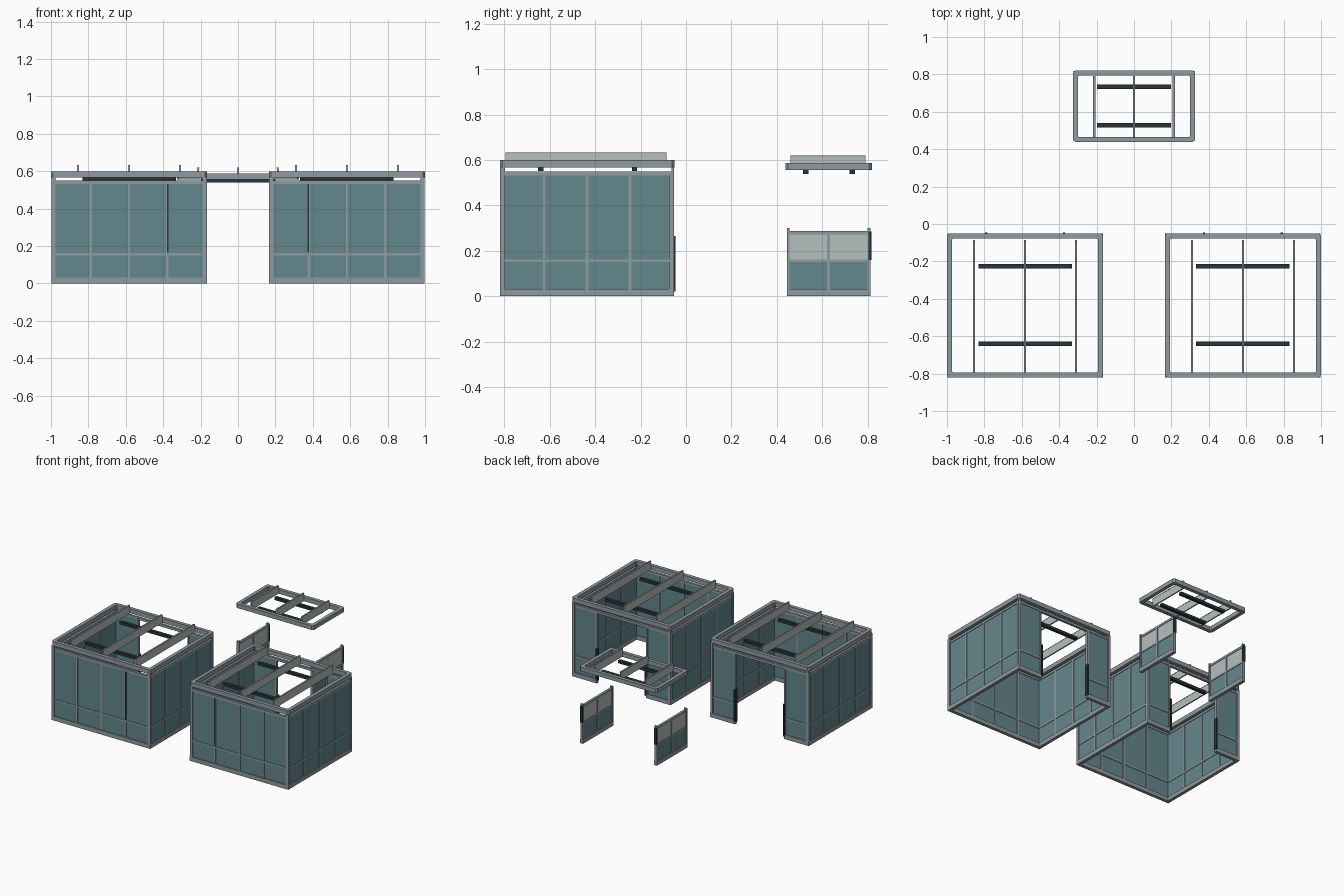
import bpy, bmesh

if "Cube" in bpy.data.objects:
    bpy.data.objects.remove(bpy.data.objects["Cube"])


def material(name, rgb):
    m = bpy.data.materials.new(name)
    m.diffuse_color = (*rgb, 1)
    m.use_nodes = True
    m.node_tree.nodes["Principled BSDF"].inputs["Base Color"].default_value = m.diffuse_color
    return m


FRAME = material("grey frame", (0.28, 0.325, 0.35))
GLASS = material("teal panel", (0.127, 0.242, 0.265))
LIGHT = material("pale panel", (0.47, 0.53, 0.52))
DARK = material("dark trim", (0.022, 0.034, 0.04))


def finish(bm, name, mat):
    bmesh.ops.recalc_face_normals(bm, faces=bm.faces)
    me = bpy.data.meshes.new(name)
    bm.to_mesh(me)
    bm.free()
    me.materials.append(mat)
    ob = bpy.data.objects.new(name, me)
    bpy.context.collection.objects.link(ob)
    return ob


def boxes(name, mat, items):
    """One object from boxes given as (x0, x1, y0, y1, z0, z1)."""
    bm = bmesh.new()
    for x0, x1, y0, y1, z0, z1 in items:
        vs = bmesh.ops.create_cube(bm, size=1)["verts"]
        for v in vs:
            v.co.x = x1 if v.co.x > 0 else x0
            v.co.y = y1 if v.co.y > 0 else y0
            v.co.z = z1 if v.co.z > 0 else z0
    return finish(bm, name, mat)


def ring(name, x0, x1, y0, y1, z0, z1, width=0.027, cut=0.012):
    """Rectangular frame with chamfered corners."""
    bm = bmesh.new()

    def loop(i, z, c):
        a, b, d, e = x0 + i, x1 - i, y0 + i, y1 - i
        pts = [(a + c, d), (b - c, d), (b, d + c), (b, e - c),
               (b - c, e), (a + c, e), (a, e - c), (a, d + c)]
        return [bm.verts.new((x, y, z)) for x, y in pts]

    loops = [loop(0, z0, cut), loop(0, z1, cut),
             loop(width, z1, cut / 2), loop(width, z0, cut / 2)]
    for k in range(4):
        p, q = loops[k], loops[(k + 1) % 4]
        for i in range(8):
            j = (i + 1) % 8
            bm.faces.new((p[i], p[j], q[j], q[i]))
    return finish(bm, name, FRAME)


def wall(name, axis, a, b, c, bays, top, glass_top, upper=GLASS, post_top=None):
    """Framed wall from a to b along the axis, centred on c across it."""
    def bx(u0, u1, depth, z0, z1):
        h = depth / 2
        if axis == "x":
            return (u0, u1, c - h, c + h, z0, z1)
        return (c - h, c + h, u0, u1, z0, z1)

    # posts and rails
    parts = [bx(a, b, 0.024, 0, 0.032),
             bx(a, b, 0.018, 0.150, 0.162),
             bx(a, b, 0.018, glass_top, top)]
    w = 0.012
    for i in range(bays + 1):
        u = a + w / 2 + (b - a - w) * i / bays
        end = i in (0, bays)
        z1 = post_top if (post_top and end) else top
        parts.append(bx(u - w / 2, u + w / 2, 0.020 if end else 0.018, 0.03, z1))
    boxes(name + "_frame", FRAME, parts)
    # infill
    boxes(name + "_lower_panel", GLASS, [bx(a + 0.005, b - 0.005, 0.010, 0.03, 0.155)])
    boxes(name + "_upper_panel", upper, [bx(a + 0.005, b - 0.005, 0.010, 0.155, glass_top + 0.003)])


def roof(name, x0, x1, y0, y1, z0, z1, beam_xs, beam_y, beam_top, bar_x, bar_ys):
    ring(name + "_ring", x0, x1, y0, y1, z0, z1)
    # upright beams, with tabs into the ring
    boxes(name + "_beams", LIGHT,
          [(x - 0.005, x + 0.005, *beam_y, z0 + 0.004, beam_top) for x in beam_xs])
    boxes(name + "_beam_edges", FRAME,
          [(x - 0.006, x + 0.006, *beam_y, beam_top - 0.003, beam_top + 0.001) for x in beam_xs])
    # hanging light bars
    boxes(name + "_light_bars", DARK,
          [(*bar_x, y - 0.012, y + 0.012, z0 - 0.016, z0 + 0.005) for y in bar_ys])


X0, X1, Y0, Y1 = 0.167, 0.998, -0.82, -0.052
for side, s in (("left", -1), ("right", 1)):
    lo, hi = sorted((s * X0, s * X1))
    mid = (lo + hi) / 2
    n = side + "_booth"
    # booth walls, with a doorway in the back
    wall(n + "_front", "x", lo, hi, Y0 + 0.012, 4, 0.55, 0.532, post_top=0.57)
    wall(n + "_west", "y", Y0, Y1, lo + 0.012, 4, 0.55, 0.532, post_top=0.57)
    wall(n + "_east", "y", Y0, Y1, hi - 0.012, 4, 0.55, 0.532, post_top=0.57)
    d0, d1 = mid - 0.207, mid + 0.207
    wall(n + "_back_west", "x", lo, d0, Y1 - 0.012, 1, 0.55, 0.532)
    wall(n + "_back_east", "x", d1, hi, Y1 - 0.012, 1, 0.55, 0.532)
    boxes(n + "_door_header", FRAME, [(d0, d1, Y1 - 0.021, Y1 - 0.003, 0.532, 0.55)])
    # dark strips on the door jambs
    boxes(n + "_jamb_strips", DARK,
          [(d0 - 0.006, d0 + 0.005, Y1 - 0.022, Y1 + 0.006, 0.02, 0.265),
           (d1 - 0.005, d1 + 0.006, Y1 - 0.022, Y1 + 0.006, 0.02, 0.265)])
    # dark strip on the inner front mullion
    mx = mid - s * 0.207
    boxes(n + "_front_strip", DARK,
          [(mx - 0.004, mx + 0.004, Y0 + 0.001, Y0 + 0.008, 0.165, 0.532)])
    # roof
    roof(n + "_roof", lo - 0.002, hi + 0.002, Y0, Y1 + 0.002, 0.567, 0.60,
         [mid - 0.273, mid, mid + 0.273], (-0.795, -0.085), 0.633,
         (mid - 0.25, mid + 0.25), (-0.64, -0.227))

    # low side screen under the small canopy
    wall(side + "_screen", "y", 0.444, 0.812, s * 0.312, 2, 0.288, 0.272,
         upper=LIGHT, post_top=0.30)
    boxes(side + "_screen_strip", DARK,
          [(s * 0.312 - 0.011, s * 0.312 + 0.011, 0.805, 0.817, 0.16, 0.285)])

# small canopy
roof("canopy", -0.327, 0.327, 0.438, 0.82, 0.555, 0.587,
     [-0.213, 0, 0.213], (0.46, 0.79), 0.619, (-0.197, 0.197), (0.527, 0.733))
